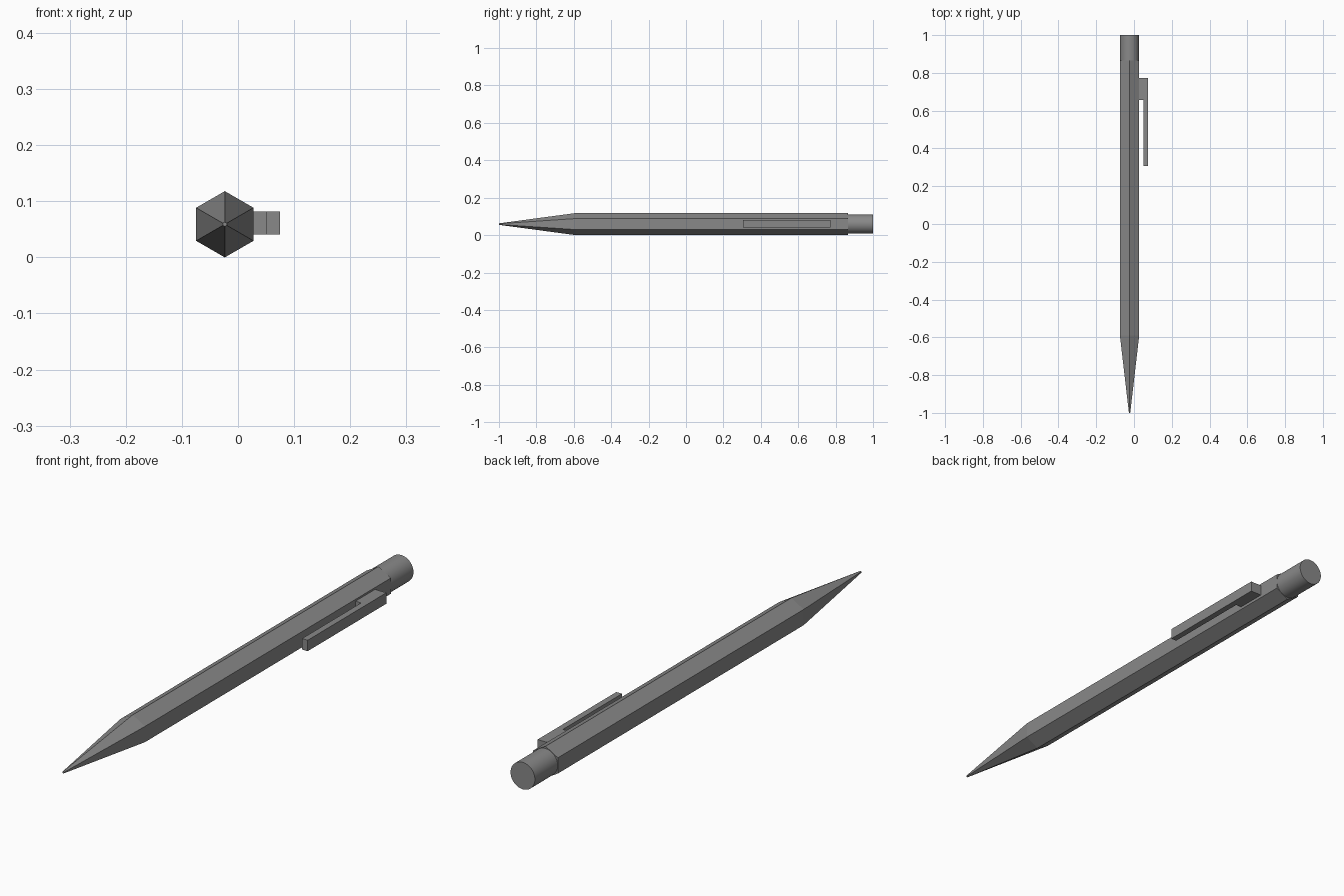
import bpy, bmesh, math

if "Cube" in bpy.data.objects:
    bpy.data.objects.remove(bpy.data.objects["Cube"])

CX, CZ = -0.0235, 0.059   # pencil axis, running along y

grey = bpy.data.materials.new("mid_grey")
grey.diffuse_color = (0.25, 0.25, 0.25, 1)
grey.use_nodes = True
grey.node_tree.nodes["Principled BSDF"].inputs["Base Color"].default_value = grey.diffuse_color


def finish(name, bm):
    bmesh.ops.recalc_face_normals(bm, faces=bm.faces)
    mesh = bpy.data.meshes.new(name)
    bm.to_mesh(mesh)
    bm.free()
    mesh.materials.append(grey)
    obj = bpy.data.objects.new(name, mesh)
    bpy.context.collection.objects.link(obj)
    return obj


def lathe(name, sides, rings):
    """Closed prism along y from (y, radius) rings."""
    bm = bmesh.new()
    loops = []
    for y, r in rings:
        loops.append([bm.verts.new((CX + r * math.sin(2 * math.pi * i / sides), y,
                                    CZ + r * math.cos(2 * math.pi * i / sides)))
                      for i in range(sides)])
    for a, b in zip(loops, loops[1:]):
        for i in range(sides):
            j = (i + 1) % sides
            bm.faces.new((a[i], a[j], b[j], b[i]))
    bm.faces.new(loops[0])
    bm.faces.new(loops[-1])
    return finish(name, bm)


# Hexagonal barrel with its sharpened tip
lathe("barrel", 6, [(-1, 0.004), (-0.59, 0.059), (0.865, 0.059)])

# Round push button at the back
button = lathe("button", 48, [(0.85, 0.0505), (1, 0.0505)])
bpy.context.view_layer.objects.active = button
button.select_set(True)
bpy.ops.object.shade_smooth_by_angle(angle=math.radians(30))

# Pocket clip: L-shaped outline (x, y) extruded in z
outline = [(0.0275, 0.772), (0.0745, 0.772), (0.0745, 0.306),
           (0.051, 0.306), (0.051, 0.656), (0.0275, 0.656)]
bm = bmesh.new()
base = bm.faces.new([bm.verts.new((x, y, 0.0405)) for x, y in outline])
top = bmesh.ops.extrude_face_region(bm, geom=[base])["geom"]
bmesh.ops.translate(bm, vec=(0, 0, 0.041),
                    verts=[v for v in top if isinstance(v, bmesh.types.BMVert)])
finish("pocket_clip", bm)
